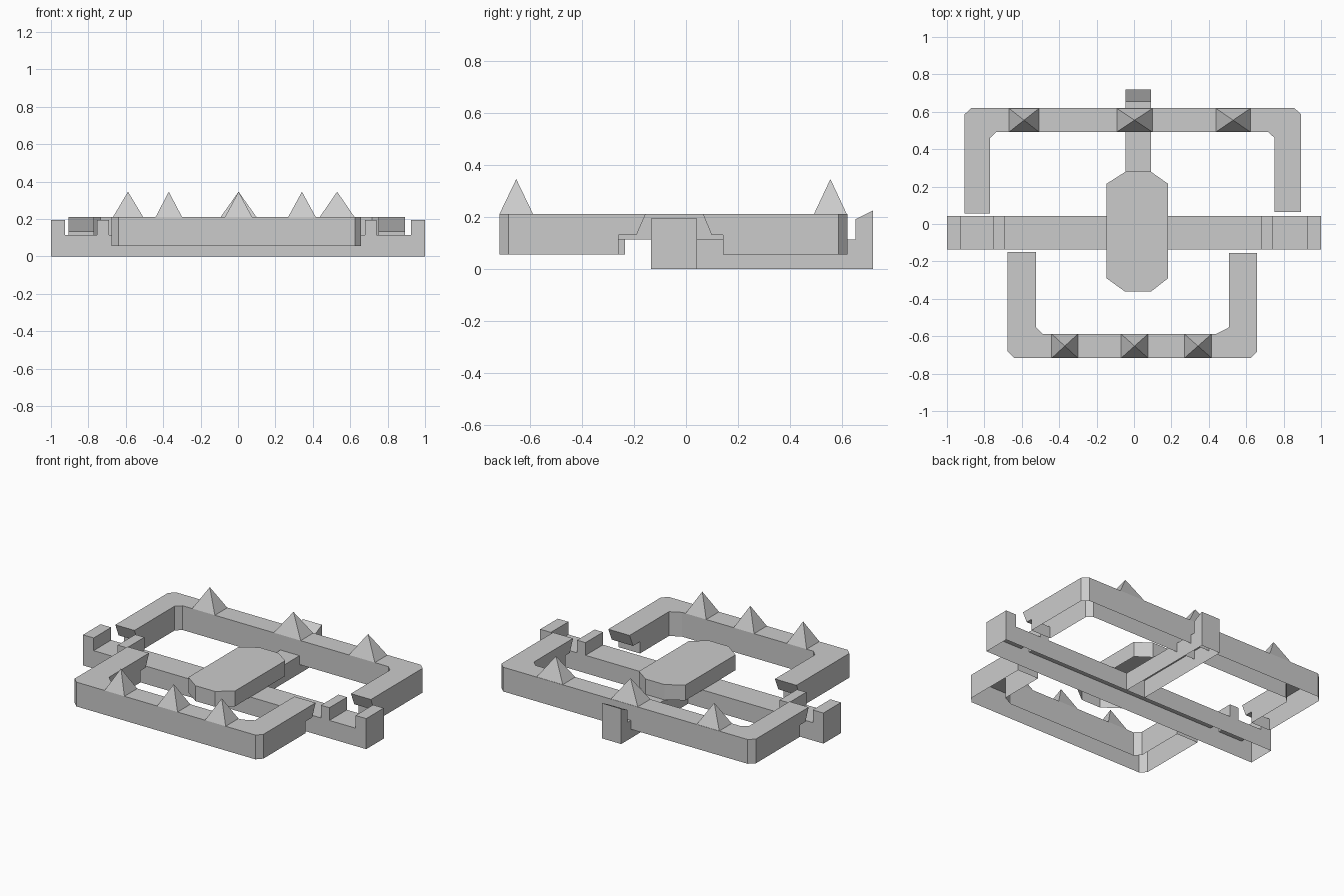
import bpy, bmesh
from mathutils import Vector

if "Cube" in bpy.data.objects:
    bpy.data.objects.remove(bpy.data.objects["Cube"])

Z0, ZMID, TOP = 0.057, 0.132, 0.212   # frame underside, leg step, frame top
LOW = 0.114                           # height of the cross bar and stem


def finish(bm, name):
    bmesh.ops.recalc_face_normals(bm, faces=bm.faces)
    me = bpy.data.meshes.new(name)
    bm.to_mesh(me)
    bm.free()
    ob = bpy.data.objects.new(name, me)
    bpy.context.collection.objects.link(ob)
    return ob


def shell(name, profile, offset):
    """Extrude a profile into a prism that is open on its underside."""
    bm = bmesh.new()
    face = bm.faces.new([bm.verts.new(p) for p in profile])
    res = bmesh.ops.extrude_face_region(bm, geom=[face])
    verts = [g for g in res["geom"] if isinstance(g, bmesh.types.BMVert)]
    bmesh.ops.translate(bm, verts=verts, vec=Vector(offset))
    zmin = min(v.co.z for v in bm.verts)
    under = [f for f in bm.faces if all(v.co.z < zmin + 1e-5 for v in f.verts)]
    bmesh.ops.delete(bm, geom=under, context='FACES')
    return finish(bm, name)


def frame(name, outline, steps, slope):
    """C-shaped open-bottomed frame; points in steps are leg tips with an undercut."""
    bm = bmesh.new()
    columns = []
    for i, (x, y) in enumerate(outline):
        if i in steps:
            s = steps[i]
            pts = [(x, y, TOP), (x, y + slope, ZMID), (x, s, ZMID), (x, s, Z0)]
        else:
            pts = [(x, y, TOP), (x, y, Z0)]
        columns.append([bm.verts.new(p) for p in pts])
    bm.faces.new([c[0] for c in columns])
    for i, a in enumerate(columns):
        b = columns[(i + 1) % len(columns)]
        if len(a) == len(b) == 4:          # leg end
            for k in range(3):
                bm.faces.new([a[k], a[k + 1], b[k + 1], b[k]])
        else:                              # side wall
            bm.faces.new(a + b[::-1])
    return finish(bm, name)


def spike(name, x, half, y0, y1):
    bm = bmesh.new()
    base = [bm.verts.new((px, py, TOP)) for px, py in
            ((x - half, y0), (x + half, y0), (x + half, y1), (x - half, y1))]
    tip = bm.verts.new((x, (y0 + y1) / 2, 0.346))
    for i in range(4):
        bm.faces.new([base[i], base[(i + 1) % 4], tip])
    return finish(bm, name)


# Cross bar with upright stops at both ends
bar = [(-1, 0), (1, 0), (1, .195), (.925, .195), (.925, LOW), (.74, LOW),
       (.74, .195), (.68, .195), (.68, LOW), (-.69, LOW), (-.69, .195),
       (-.755, .195), (-.755, LOW), (-.925, LOW), (-.925, .195), (-1, .195)]
shell("cross_bar", [(x, -.135, z) for x, z in bar], (0, .177, 0))

# Stem with a slanted hook at the back
stem = [(.042, 0), (.718, 0), (.718, .225), (.652, .192), (.652, LOW), (.042, LOW)]
shell("rear_stem", [(-.045, y, z) for y, z in stem], (.135, 0, 0))

# Centre plate
plate = [(-.147, .215), (-.045, .28), (.09, .28), (.182, .215),
         (.182, -.29), (.09, -.362), (-.047, -.362), (-.147, -.29)]
shell("centre_plate", [(x, y, LOW) for x, y in plate], (0, 0, TOP - LOW))

# Front jaw
frame("front_jaw", [(-.675, -.15), (-.675, -.683), (-.64, -.717), (.625, -.717),
                    (.657, -.683), (.657, -.155), (.507, -.155), (.507, -.553),
                    (.44, -.588), (-.488, -.588), (-.523, -.553), (-.523, -.15)],
      {0: -.235, 5: -.26, 6: -.26, 11: -.235}, -.035)

# Back jaw
frame("back_jaw", [(-.905, .055), (-.905, .587), (-.87, .62), (.857, .62),
                   (.893, .587), (.893, .065), (.752, .065), (.752, .46),
                   (.717, .492), (-.735, .492), (-.77, .46), (-.77, .055)],
      {0: .142, 5: .142, 6: .142, 11: .142}, .033)

# Teeth
for i, (x, half) in enumerate([(-.37, .07), (.003, .072), (.342, .073)]):
    spike(f"front_tooth_{i + 1}", x, half, -.717, -.588)
for i, (x, half) in enumerate([(-.588, .08), (.003, .095), (.53, .092)]):
    spike(f"back_tooth_{i + 1}", x, half, .492, .618)
